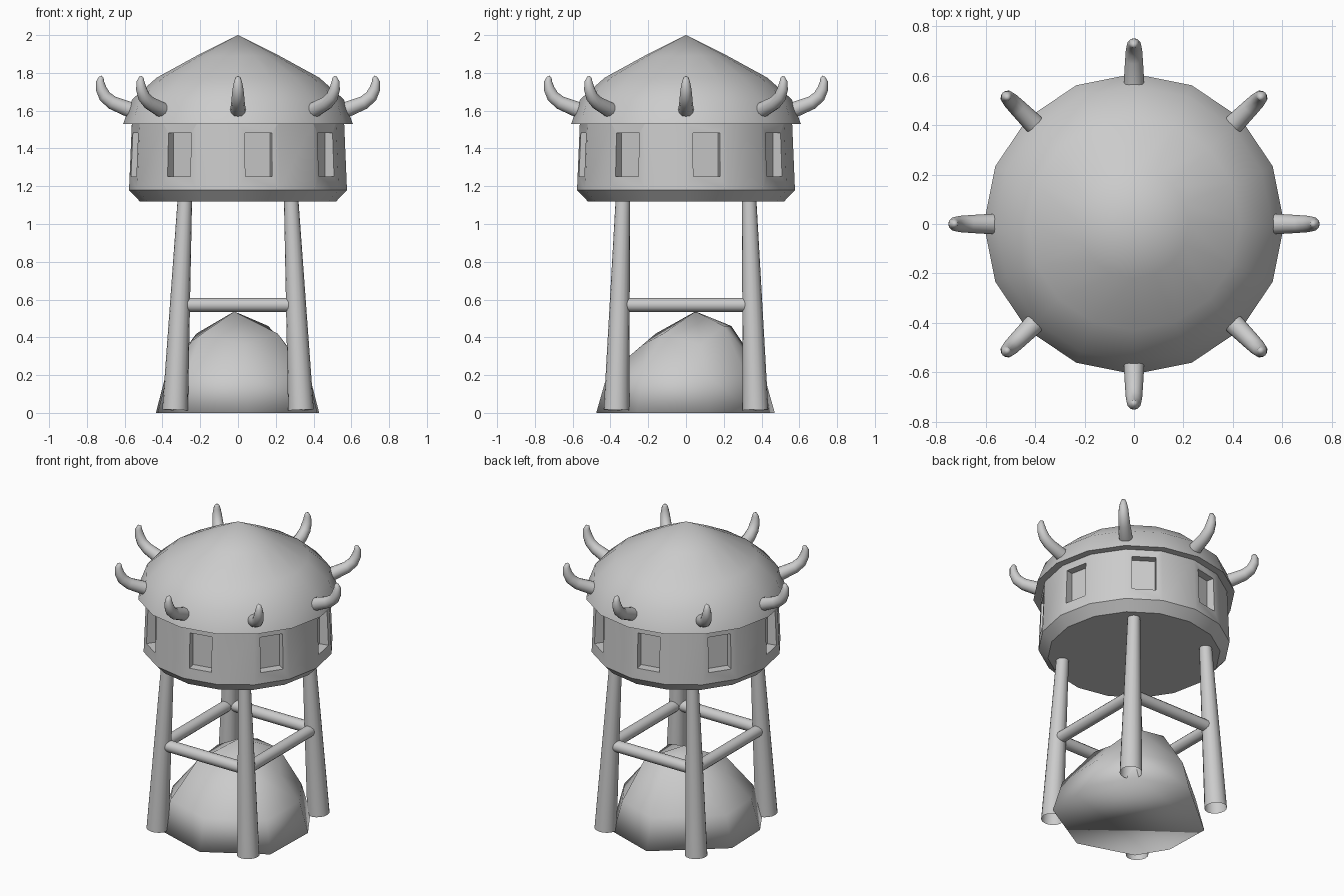
import bpy, bmesh
from math import sin, cos, pi, radians
from mathutils import Vector, Matrix

if "Cube" in bpy.data.objects:
    bpy.data.objects.remove(bpy.data.objects["Cube"])


def finish(bm, name, angle=40):
    bmesh.ops.recalc_face_normals(bm, faces=bm.faces)
    me = bpy.data.meshes.new(name)
    bm.to_mesh(me)
    bm.free()
    ob = bpy.data.objects.new(name, me)
    bpy.context.collection.objects.link(ob)
    smooth(ob, angle)
    return ob


def smooth(ob, angle):
    bpy.ops.object.select_all(action='DESELECT')
    ob.select_set(True)
    bpy.context.view_layer.objects.active = ob
    bpy.ops.object.shade_smooth_by_angle(angle=radians(angle))


def skin(bm, rings):
    for a, b in zip(rings, rings[1:]):
        n = len(a)
        for i in range(n):
            j = (i + 1) % n
            bm.faces.new((a[i], a[j], b[j], b[i]))


def fan(bm, ring, tip):
    v = bm.verts.new(tip)
    for i in range(len(ring)):
        bm.faces.new((ring[i], ring[(i + 1) % len(ring)], v))


def lathe(name, profile, tip=None, n=16):
    bm = bmesh.new()
    rings = [[bm.verts.new((r * cos(2 * pi * i / n), r * sin(2 * pi * i / n), z))
              for i in range(n)] for r, z in profile]
    skin(bm, rings)
    bm.faces.new(rings[0])
    if tip:
        fan(bm, rings[-1], tip)
    else:
        bm.faces.new(rings[-1])
    return finish(bm, name)


def tube(name, pts, radii, ref, n=16, tip=None):
    bm = bmesh.new()
    pts = [Vector(p) for p in pts]
    rings = []
    for k, (p, r) in enumerate(zip(pts, radii)):
        t = (pts[min(k + 1, len(pts) - 1)] - pts[max(k - 1, 0)]).normalized()
        u = Vector(ref).cross(t).normalized()
        v = t.cross(u)
        rings.append([bm.verts.new(p + r * (cos(2 * pi * i / n) * u + sin(2 * pi * i / n) * v))
                      for i in range(n)])
    skin(bm, rings)
    if tip:
        fan(bm, rings[-1], tip)
    return finish(bm, name, 60)


# Cabin drum and domed roof
cabin = lathe("cabin", [(.52, 1.12), (.577, 1.18), (.562, 1.535)])
lathe("roof", [(.608, 1.53), (.56, 1.66), (.43, 1.775), (.22, 1.89)], tip=(0, 0, 2))

# Window recesses on every second wall panel
bm = bmesh.new()
for k in range(8):
    m = (Matrix.Rotation(radians(11.25 + 45 * k), 4, 'Z')
         @ Matrix.Translation((.60, 0, 1.367))
         @ Matrix.Diagonal((.19, .145, .23, 1)))
    bmesh.ops.create_cube(bm, size=1, matrix=m)
cutter = finish(bm, "window_cutter")
cutter.hide_render = True
mod = cabin.modifiers.new("windows", 'BOOLEAN')
mod.operation = 'DIFFERENCE'
mod.solver = 'EXACT'
mod.object = cutter
bpy.context.view_layer.objects.active = cabin
bpy.ops.object.modifier_apply(modifier=mod.name)
bpy.data.objects.remove(cutter)
smooth(cabin, 40)

# Curved horns around the roof
horn = [(.53, 1.59), (.58, 1.608), (.665, 1.642), (.705, 1.675), (.724, 1.715), (.730, 1.755), (.724, 1.776)]
horn_r = [.042, .041, .036, .033, .029, .021, .013]
for k in range(8):
    a = k * pi / 4
    c, s = cos(a), sin(a)
    tube(f"horn_{k + 1}", [(r * c, r * s, z) for r, z in horn], horn_r,
         (-s, c, 0), 12, tip=(.721 * c, .721 * s, 1.785))

# Tapered, slightly splayed legs
for sx, a in ((-1, "left"), (1, "right")):
    for sy, b in ((-1, "front"), (1, "back")):
        tube(f"{b}_{a}_leg", [(.333 * sx, .368 * sy, .015), (.281 * sx, .334 * sy, 1.14)],
             [.068, .038], (1, 0, 0))

# Cross braces
for s, a, b in ((-1, "front", "left"), (1, "back", "right")):
    tube(f"{a}_brace", [(-.29, .35 * s, .572), (.29, .35 * s, .572)], [.037] * 2, (0, 0, 1), 12)
    tube(f"{b}_brace", [(.307 * s, -.335, .572), (.307 * s, .335, .572)], [.037] * 2, (0, 0, 1), 12)

# Boulder under the tower
base = [(.43, .12), (.42, -.26), (.05, -.475), (-.31, -.36),
        (-.425, -.17), (-.435, .14), (-.04, .47), (.28, .36)]
top = [(.25, .08, .36), (.21, -.12, .42), (.03, -.23, .36), (-.19, -.16, .42),
       (-.245, -.06, .38), (-.22, .10, .42), (-.03, .24, .46), (.16, .20, .46)]
bm = bmesh.new()
rings = [[bm.verts.new((x, y, 0)) for x, y in base],
         [bm.verts.new((x * .88, y * .88, .2)) for x, y in base],
         [bm.verts.new(p) for p in top]]
skin(bm, rings)
bm.faces.new(rings[0])
fan(bm, rings[2], (-.02, .05, .537))
finish(bm, "boulder", 180)
